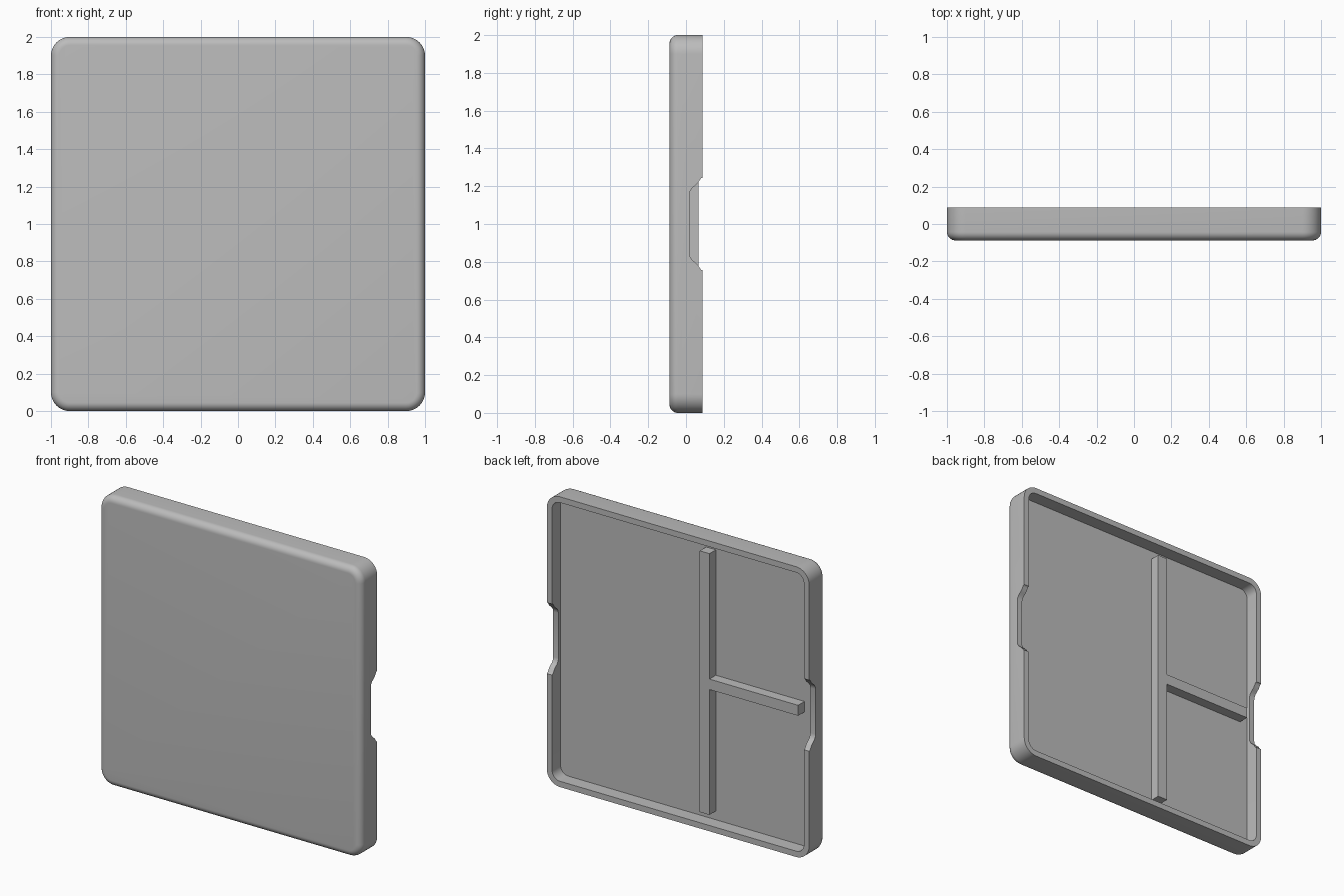
import bpy, bmesh, math
from mathutils import Vector

if "Cube" in bpy.data.objects:
    bpy.data.objects.remove(bpy.data.objects["Cube"])

HALF_DEPTH = 0.0875
FLOOR_Y = -0.005
CORNER = 0.1
EDGE = 0.045
WALL = 0.04

grey = bpy.data.materials.new("plain grey")
grey.use_nodes = True
grey.diffuse_color = (0.5, 0.5, 0.5, 1)
grey.node_tree.nodes["Principled BSDF"].inputs["Base Color"].default_value = grey.diffuse_color


def finish(name, bm):
    bmesh.ops.recalc_face_normals(bm, faces=bm.faces)
    mesh = bpy.data.meshes.new(name)
    bm.to_mesh(mesh)
    bm.free()
    mesh.materials.append(grey)
    obj = bpy.data.objects.new(name, mesh)
    bpy.context.collection.objects.link(obj)
    return obj


def rounded_square(inset, y, steps=10):
    """Rounded square outline in the xz plane, shrunk by inset."""
    radius = CORNER - inset
    centre = 1 - CORNER
    points = []
    for quarter in range(4):
        mid = math.radians(45 + 90 * quarter)
        cx, cz = math.copysign(centre, math.cos(mid)), math.copysign(centre, math.sin(mid))
        for i in range(steps + 1):
            a = math.pi / 2 * (quarter + i / steps)
            points.append((cx + radius * math.cos(a), y, 1 + cz + radius * math.sin(a)))
    return points


def prism(name, outline, offset):
    bm = bmesh.new()
    face = bm.faces.new([bm.verts.new(p) for p in outline])
    extruded = bmesh.ops.extrude_face_region(bm, geom=[face])["geom"]
    moved = [v for v in extruded if isinstance(v, bmesh.types.BMVert)]
    bmesh.ops.translate(bm, verts=moved, vec=Vector(offset))
    if not any(face in e.link_faces and len(e.link_faces) == 2 for e in face.edges):
        bm.faces.new([bm.verts[i] for i in range(len(outline))])
    return finish(name, bm)


# Tray shell: rounded front edge, straight sides, flat rim, recessed floor
rings = []
for i in range(9):
    a = math.pi / 2 * i / 8
    rings.append((EDGE * (1 - math.sin(a)), -HALF_DEPTH + EDGE * (1 - math.cos(a))))
rings += [(0, HALF_DEPTH), (WALL, HALF_DEPTH), (WALL, FLOOR_Y)]

bm = bmesh.new()
loops = [[bm.verts.new(p) for p in rounded_square(*ring)] for ring in rings]
for lower, upper in zip(loops, loops[1:]):
    for i in range(len(lower)):
        j = (i + 1) % len(lower)
        bm.faces.new((lower[i], lower[j], upper[j], upper[i]))
bm.faces.new(loops[0])
bm.faces.new(loops[-1])
tray = finish("tray_shell", bm)

# Finger notches in both side walls, cut by one flared bar
half = [(0.155, 0.018), (0.172, 0.021), (0.19, 0.032), (0.203, 0.048),
        (0.217, 0.063), (0.235, 0.074), (0.243, 0.081), (0.245, 0.089), (0.245, 0.15)]
outline = [(-1.1, y, 1 + z) for z, y in half]
outline += [(-1.1, y, 1 - z) for z, y in reversed(half)]
cutter = prism("notch_cutter", outline, (2.2, 0, 0))
cutter.hide_render = True
cut = tray.modifiers.new("notches", "BOOLEAN")
cut.operation = "DIFFERENCE"
cut.solver = "EXACT"
cut.object = cutter
bpy.context.view_layer.objects.active = tray
tray.select_set(True)
bpy.ops.object.modifier_apply(modifier=cut.name)
bpy.data.objects.remove(cutter)
bpy.ops.object.shade_smooth_by_angle(angle=math.radians(35))

# T-shaped divider standing on the floor
left, right, tip = -0.15, -0.224, -0.9
side = [(left, 0.9), (right, 0.9), (right, 0.036), (tip, 0.036)]
outline = [(x, FLOOR_Y - 0.01, 1 + z) for x, z in side]
outline += [(x, FLOOR_Y - 0.01, 1 - z) for x, z in reversed(side)]
prism("divider", outline, (0, 0.08, 0))
